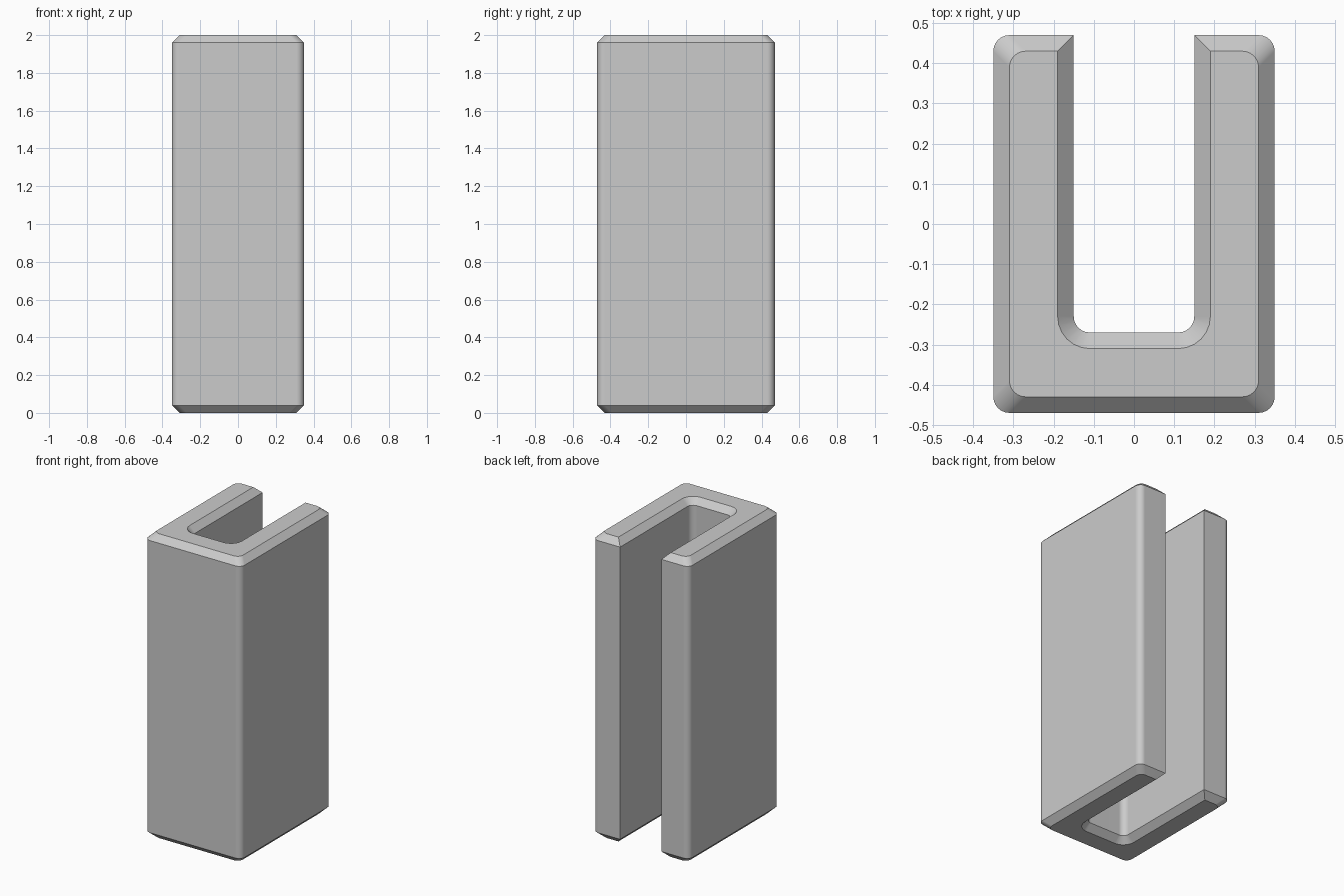
import bpy, bmesh, math
from mathutils import Vector

if "Cube" in bpy.data.objects:
    bpy.data.objects.remove(bpy.data.objects["Cube"])

HEIGHT, CHAMFER, SEGMENTS = 2.0, 0.04, 6

# U-shaped footprint, anticlockwise: x, y, corner radius, corner radius on the chamfered cap
CORNERS = [(-.35, -.47, .04, .04), (.35, -.47, .04, .04), (.35, .47, .04, .04), (.15, .47, 0, 0),
           (.15, -.27, .04, .08), (-.15, -.27, .04, .08), (-.15, .47, 0, 0), (-.35, .47, .04, .04)]


def footprint(inset, cap):
    """Outline moved inward by inset, with rounded corners."""
    pts = []
    n = len(CORNERS)
    for i, c in enumerate(CORNERS):
        p = Vector(c[:2])
        d_in = (p - Vector(CORNERS[i - 1][:2])).normalized()
        d_out = (Vector(CORNERS[(i + 1) % n][:2]) - p).normalized()
        for d in (d_in, d_out):
            p = p + Vector((-d.y, d.x)) * inset
        r = c[3] if cap else c[2]
        if r == 0:
            pts.append(p)
            continue
        centre = p + (d_out - d_in) * r
        for k in range(SEGMENTS + 1):
            a = math.pi / 2 * k / SEGMENTS
            pts.append(centre + (d_in * math.sin(a) - d_out * math.cos(a)) * r)
    return pts


# Channel body: stacked outlines with chamfered ends
bm = bmesh.new()
rings = []
for z, cap in ((0, True), (CHAMFER, False), (HEIGHT - CHAMFER, False), (HEIGHT, True)):
    rings.append([bm.verts.new((p.x, p.y, z)) for p in footprint(CHAMFER if cap else 0, cap)])
for low, high in zip(rings, rings[1:]):
    for i in range(len(low)):
        j = (i + 1) % len(low)
        bm.faces.new((low[i], low[j], high[j], high[i]))
bm.faces.new(rings[0][::-1])
bm.faces.new(rings[-1])
bm.normal_update()

mesh = bpy.data.meshes.new("u_channel")
bm.to_mesh(mesh)
bm.free()
channel = bpy.data.objects.new("u_channel", mesh)
bpy.context.collection.objects.link(channel)

# Smooth rounded corners, crisp chamfers, flat walls
bpy.context.view_layer.objects.active = channel
channel.select_set(True)
bpy.ops.object.shade_smooth_by_angle(angle=math.radians(30))
weighted = channel.modifiers.new("flat_walls", 'WEIGHTED_NORMAL')
weighted.keep_sharp = True
